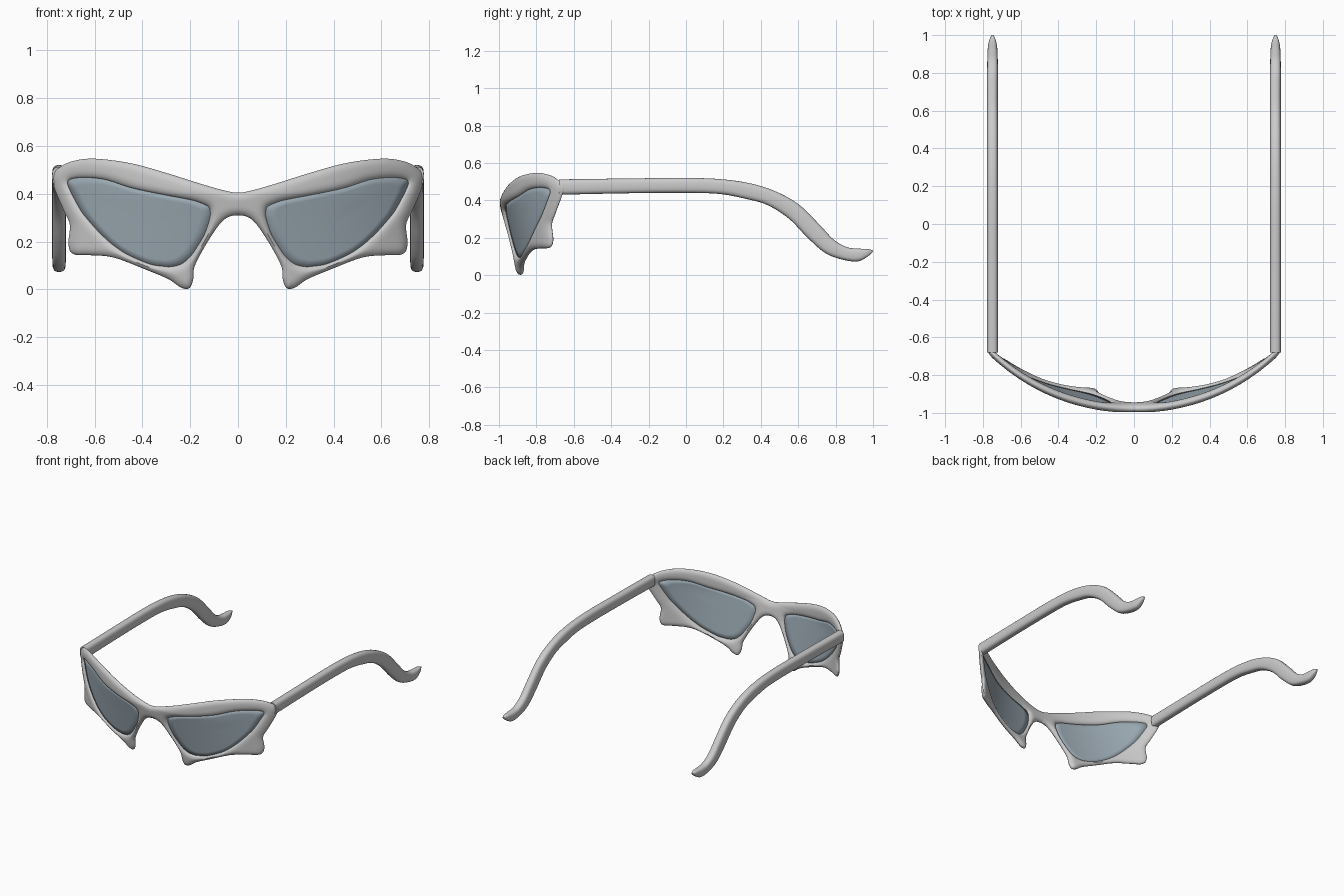
import bpy, bmesh, math
from mathutils import Vector
from mathutils.kdtree import KDTree

if "Cube" in bpy.data.objects:
    bpy.data.objects.remove(bpy.data.objects["Cube"])


def catmull(p0, p1, p2, p3, t):
    return 0.5 * (2 * p1 + (p2 - p0) * t + (2 * p0 - 5 * p1 + 4 * p2 - p3) * t * t
                  + (3 * p1 - p0 - 3 * p2 + p3) * t ** 3)


def mid_y(x, z):
    # wrap-around curve of the front, leaning back toward the bottom
    tilt = max(0, 0.2 * (1 - (x / 0.75) ** 2)) * max(0, 0.4 - z)
    return -0.978 + 0.43 * x * x + 0.155 * x ** 4 + tilt


def finish(name, bm, merge_centre=False):
    bmesh.ops.remove_doubles(bm, verts=bm.verts, dist=1e-5)
    bmesh.ops.recalc_face_normals(bm, faces=bm.faces)
    me = bpy.data.meshes.new(name)
    bm.to_mesh(me)
    bm.free()
    ob = bpy.data.objects.new(name, me)
    bpy.context.collection.objects.link(ob)
    mirror = ob.modifiers.new("mirror", "MIRROR")
    mirror.use_mirror_merge = merge_centre
    mirror.merge_threshold = 0.0005
    bpy.ops.object.select_all(action='DESELECT')
    ob.select_set(True)
    bpy.context.view_layer.objects.active = ob
    bpy.ops.object.shade_smooth_by_angle(angle=math.radians(50))
    return ob


# outlines of one half (x, z): outer silhouette and lens opening, paired point by point
outer_keys = [(0, .405), (.05, .412), (.15, .44), (.30, .487), (.45, .528), (.60, .547),
              (.69, .537), (.745, .512), (.778, .475), (.768, .42), (.73, .33), (.704, .27),
              (.71, .19), (.69, .148), (.62, .143), (.52, .133), (.38, .08), (.29, .042),
              (.24, .008), (.205, .004), (.188, .04), (.18, .10), (.12, .21), (.06, .29), (0, .31)]
inner_keys = [(.125, .345), (.16, .362), (.20, .374), (.30, .393), (.44, .422), (.55, .457),
              (.63, .467), (.69, .463), (.712, .447), (.70, .41), (.66, .335), (.63, .295),
              (.59, .25), (.56, .22), (.52, .185), (.46, .145), (.37, .107), (.31, .097),
              (.28, .096), (.24, .106), (.205, .133), (.178, .168), (.142, .228), (.122, .285),
              (.117, .318)]
O = [Vector(p) for p in outer_keys]
I = [Vector(p) for p in inner_keys]
N = len(O)


def outer_loop(n, close=True):
    P = [Vector((-O[1].x, O[1].y))] + O + [Vector((-O[-2].x, O[-2].y))]
    pts = [catmull(*P[i:i + 4], k / n) for i in range(N - 1) for k in range(n)]
    if close:
        pts += [O[-1].lerp(O[0], k / n) for k in range(n)]
    return [Vector((max(0, p.x), p.y)) for p in pts]


def inner_loop(n):
    return [catmull(I[i - 1], I[i], I[(i + 1) % N], I[(i + 2) % N], k / n)
            for i in range(N) for k in range(n)]


# frame: pillow-shaped ring, thickness grows with distance from its edges
SEG, RINGS, HALF, ROUND = 8, 12, 0.022, 0.035
edge = outer_loop(48, False) + [O[-1]] + inner_loop(48)
kd = KDTree(len(edge))
for i, p in enumerate(edge):
    kd.insert((p.x, p.y, 0), i)
kd.balance()

bm = bmesh.new()
out, inn = outer_loop(SEG), inner_loop(SEG)
M = len(out)
for side in (-1, 1):
    grid = []
    for k in range(RINGS + 1):
        t = (1 - math.cos(math.pi * k / RINGS)) / 2
        row = []
        for a, b in zip(out, inn):
            p = a.lerp(b, t)
            d = min(1, kd.find((p.x, p.y, 0))[2] / ROUND)
            h = HALF * math.sqrt(max(0, 1 - (1 - d) ** 2))
            row.append(bm.verts.new((p.x, mid_y(p.x, p.y) + side * h, p.y)))
        grid.append(row)
    for r0, r1 in zip(grid, grid[1:]):
        for j in range(M):
            bm.faces.new((r0[j], r0[(j + 1) % M], r1[(j + 1) % M], r1[j]))
finish("frame", bm, True)

# lenses: concentric rings filling the opening, tucked slightly into the rim
bm = bmesh.new()
c = sum(inn, Vector((0, 0))) / M
rows = []
for s in (1.02, 0.85, 0.65, 0.45, 0.25, 0.08):
    pts = [c.lerp(p, s) for p in inn]
    rows.append([bm.verts.new((p.x, mid_y(p.x, p.y), p.y)) for p in pts])
for r0, r1 in zip(rows, rows[1:]):
    for j in range(M):
        bm.faces.new((r0[j], r0[(j + 1) % M], r1[(j + 1) % M], r1[j]))
bm.faces.new(rows[-1])
lens = finish("lenses", bm)
thick = lens.modifiers.new("thickness", "SOLIDIFY")
thick.thickness, thick.offset = 0.008, 0
tint = bpy.data.materials.new("tinted_lens")
tint.diffuse_color = (0.33, 0.40, 0.45, 1)
tint.use_nodes = True
tint.node_tree.nodes["Principled BSDF"].inputs["Base Color"].default_value = tint.diffuse_color
lens.data.materials.append(tint)

# temples: rounded sections between upper and lower edge (y, z, y, z, half width)
sections = [(-.68, .512, -.68, .43, .029), (-.3, .517, -.3, .438, .029), (0, .52, 0, .44, .029),
            (.2, .512, .18, .434, .029), (.36, .487, .32, .408, .029),
            (.49, .443, .435, .375, .029), (.607, .375, .55, .302, .029),
            (.714, .27, .655, .195, .029), (.79, .19, .75, .115, .029),
            (.86, .15, .85, .08, .028), (.92, .142, .92, .074, .026),
            (.97, .14, .965, .095, .019), (1.0, .132, .997, .122, .006)]
S = [Vector(s) for s in sections]
S = [S[0]] + S + [S[-1]]
path = [catmull(*S[i:i + 4], k / 6) for i in range(len(S) - 3) for k in range(6)] + [S[-1]]
bm = bmesh.new()
RES = 24
rows = []
for s in path:
    row = []
    for k in range(RES):
        a = 2 * math.pi * k / RES
        ca, sa = math.cos(a), math.sin(a)
        u = math.copysign(abs(ca) ** 0.7, ca)
        v = 0.5 + 0.5 * math.copysign(abs(sa) ** 0.7, sa)
        row.append(bm.verts.new((0.749 + s[4] * u, s[2] + (s[0] - s[2]) * v,
                                 s[3] + (s[1] - s[3]) * v)))
    rows.append(row)
for r0, r1 in zip(rows, rows[1:]):
    for j in range(RES):
        bm.faces.new((r0[j], r0[(j + 1) % RES], r1[(j + 1) % RES], r1[j]))
bm.faces.new(rows[0])
bm.faces.new(rows[-1])
finish("temples", bm)
